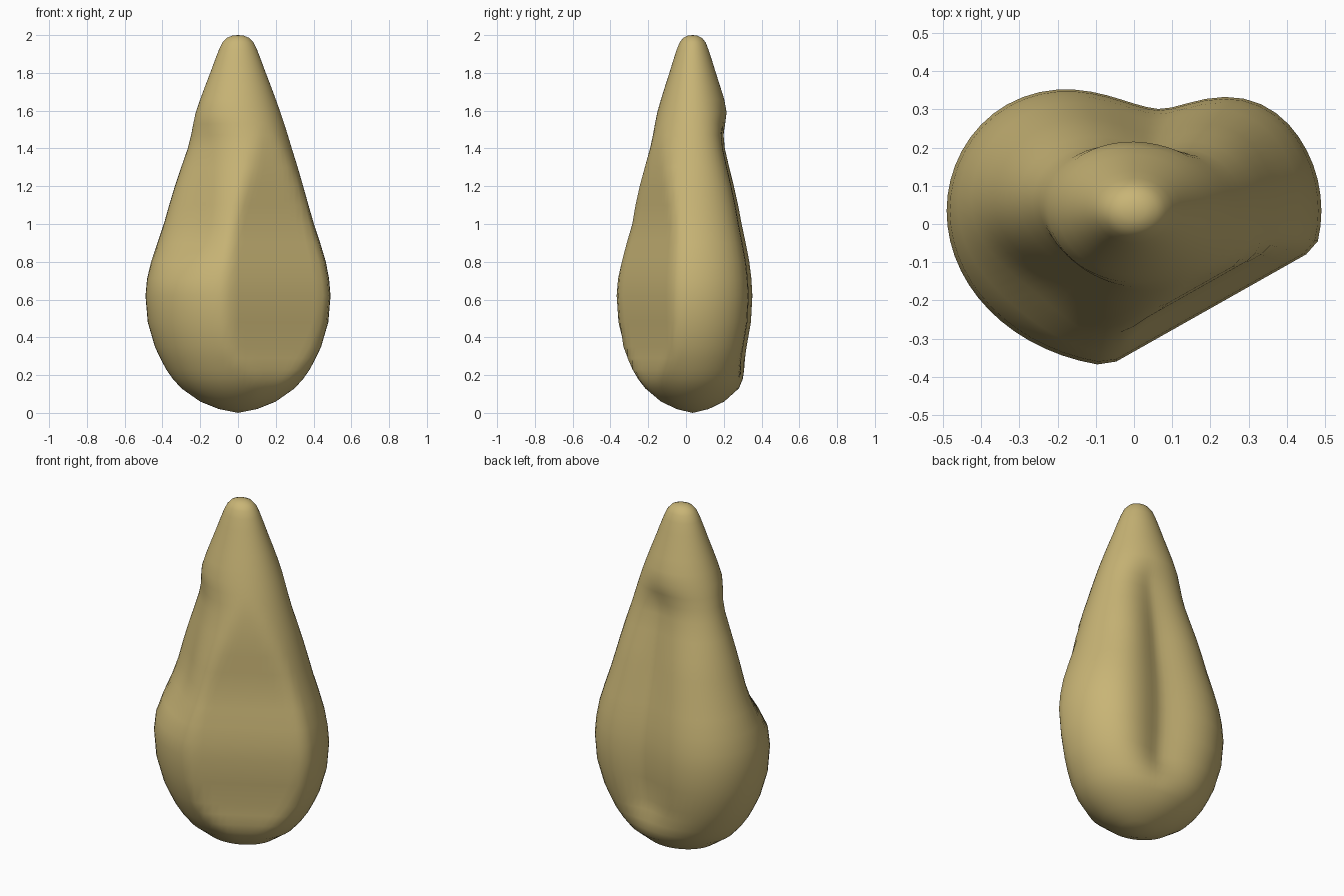
import bpy, bmesh
from math import sin, cos, pi, exp, radians

if "Cube" in bpy.data.objects:
    bpy.data.objects.remove(bpy.data.objects["Cube"])

SEGMENTS = 64
WIDE, DEEP, Y_MID = 0.49, 0.41, 0.035

# (height, half width) outline of the undented teardrop
PROFILE = [(0.02, 0.10), (0.06, 0.20), (0.13, 0.30), (0.18, 0.345), (0.23, 0.38),
           (0.29, 0.412), (0.35, 0.44), (0.48, 0.478), (0.62, 0.49), (0.71, 0.482),
           (0.80, 0.465), (0.90, 0.435), (1.00, 0.402), (1.10, 0.373), (1.20, 0.345),
           (1.30, 0.316), (1.40, 0.285), (1.47, 0.264), (1.53, 0.245), (1.59, 0.225),
           (1.66, 0.20), (1.73, 0.174), (1.80, 0.147), (1.86, 0.125), (1.92, 0.102),
           (1.96, 0.083), (1.985, 0.06), (1.997, 0.03)]

# angle, spread on either side, depth, start rise (z0, z1), end fall (z2, z3)
DENTS = [(80, 17, 27, 0.34, 0.08, 0.38, 1.42, 1.64),     # back groove
         (-135, 23, 23, 0.20, 0.68, 0.98, 1.42, 1.62)]   # front left hollow
FLAT = (-56, 0.255, 0.08, 0.42, 0.90, 1.55)              # front right flattened side


def smooth(a, b, t):
    t = min(1, max(0, (t - a) / (b - a)))
    return t * t * (3 - 2 * t)


def dent_factor(angle, z):
    f = 1.0
    for centre, right, left, depth, z0, z1, z2, z3 in DENTS:
        d = (angle - centre + 180) % 360 - 180
        # dents widen toward the narrow tip
        spread = (left if d > 0 else right) * (1 + 0.35 * smooth(1.1, 1.45, z))
        f -= depth * exp(-0.5 * (d / spread) ** 2) * smooth(z0, z1, z) * (1 - smooth(z2, z3, z))
    centre, depth, z0, z1, z2, z3 = FLAT
    d = (angle - centre + 180) % 360 - 180
    if abs(d) < 60:
        amount = depth * smooth(z0, z1, z) * (1 - smooth(z2, z3, z))
        f = min(f, (1 - amount) / cos(radians(d)))
    return f


# Teardrop body: stacked elliptical rings, closed by a pole at each end
bm = bmesh.new()
rings = []
for z, half in PROFILE:
    ring = []
    for i in range(SEGMENTS):
        a = 360 * i / SEGMENTS
        r = half / 0.49 * dent_factor(a, z)
        ring.append(bm.verts.new((WIDE * r * cos(radians(a)),
                                  Y_MID + DEEP * r * sin(radians(a)), z)))
    rings.append(ring)
bottom = bm.verts.new((0, Y_MID, 0))
top = bm.verts.new((0, Y_MID, 2))
for i in range(SEGMENTS):
    j = (i + 1) % SEGMENTS
    for lo, hi in zip(rings, rings[1:]):
        bm.faces.new((lo[i], lo[j], hi[j], hi[i]))
    bm.faces.new((bottom, rings[0][j], rings[0][i]))
    bm.faces.new((top, rings[-1][i], rings[-1][j]))
bmesh.ops.recalc_face_normals(bm, faces=bm.faces)
for f in bm.faces:
    f.smooth = True

mesh = bpy.data.meshes.new("dented_seed")
bm.to_mesh(mesh)
bm.free()
seed = bpy.data.objects.new("dented_seed", mesh)
bpy.context.collection.objects.link(seed)

# Tan shell colour
mat = bpy.data.materials.new("tan_shell")
mat.diffuse_color = (0.58, 0.46, 0.18, 1)
mat.use_nodes = True
mat.node_tree.nodes["Principled BSDF"].inputs["Base Color"].default_value = mat.diffuse_color
mesh.materials.append(mat)
